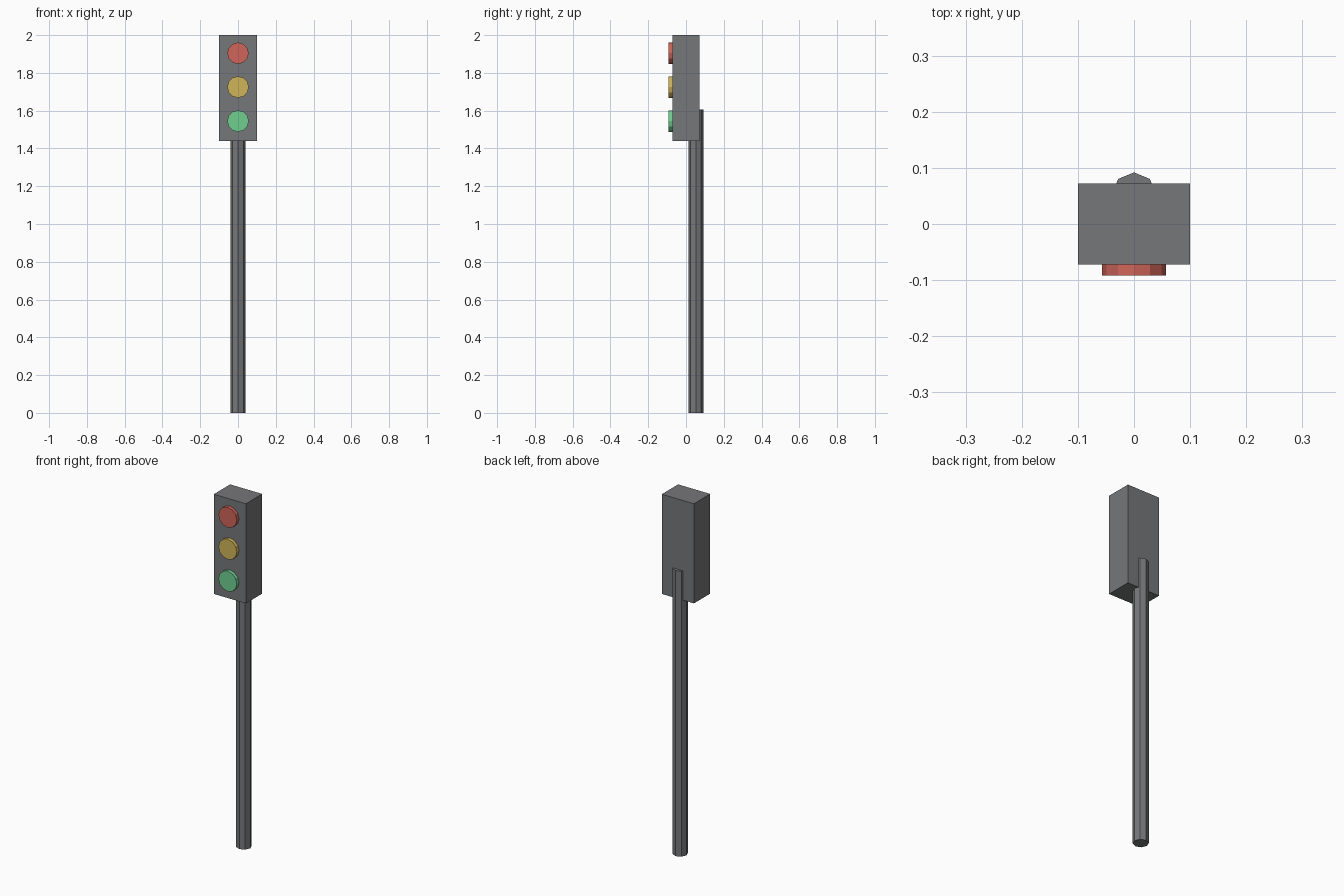
import bpy
import math

cube = bpy.data.objects.get("Cube")
if cube:
    bpy.data.objects.remove(cube, do_unlink=True)


def make_material(name, rgb):
    mat = bpy.data.materials.new(name)
    mat.use_nodes = True
    mat.diffuse_color = (*rgb, 1)
    mat.node_tree.nodes["Principled BSDF"].inputs["Base Color"].default_value = (*rgb, 1)
    return mat


def finish(name, mat):
    obj = bpy.context.object
    obj.name = obj.data.name = name
    obj.data.materials.append(mat)
    return obj


grey = make_material("dark grey", (0.18, 0.184, 0.19))
red = make_material("signal red", (0.62, 0.13, 0.10))
amber = make_material("signal amber", (0.62, 0.46, 0.10))
green = make_material("signal green", (0.16, 0.62, 0.28))

# Octagonal pole behind the housing, one corner facing straight back
bpy.ops.mesh.primitive_cylinder_add(vertices=8, radius=0.04, depth=1.605,
                                    location=(0, 0.052, 0.8025))
finish("pole", grey)

# Housing
bpy.ops.mesh.primitive_cube_add(size=1, location=(0, 0, 1.72))
housing = finish("housing", grey)
housing.scale = (0.2, 0.145, 0.56)

# Three round lamps on the front
for name, mat, z in (("red_lamp", red, 1.904), ("amber_lamp", amber, 1.725),
                     ("green_lamp", green, 1.545)):
    bpy.ops.mesh.primitive_cylinder_add(vertices=12, radius=0.057, depth=0.03,
                                        location=(0, -0.077, z),
                                        rotation=(math.pi / 2, 0, 0))
    finish(name, mat)
